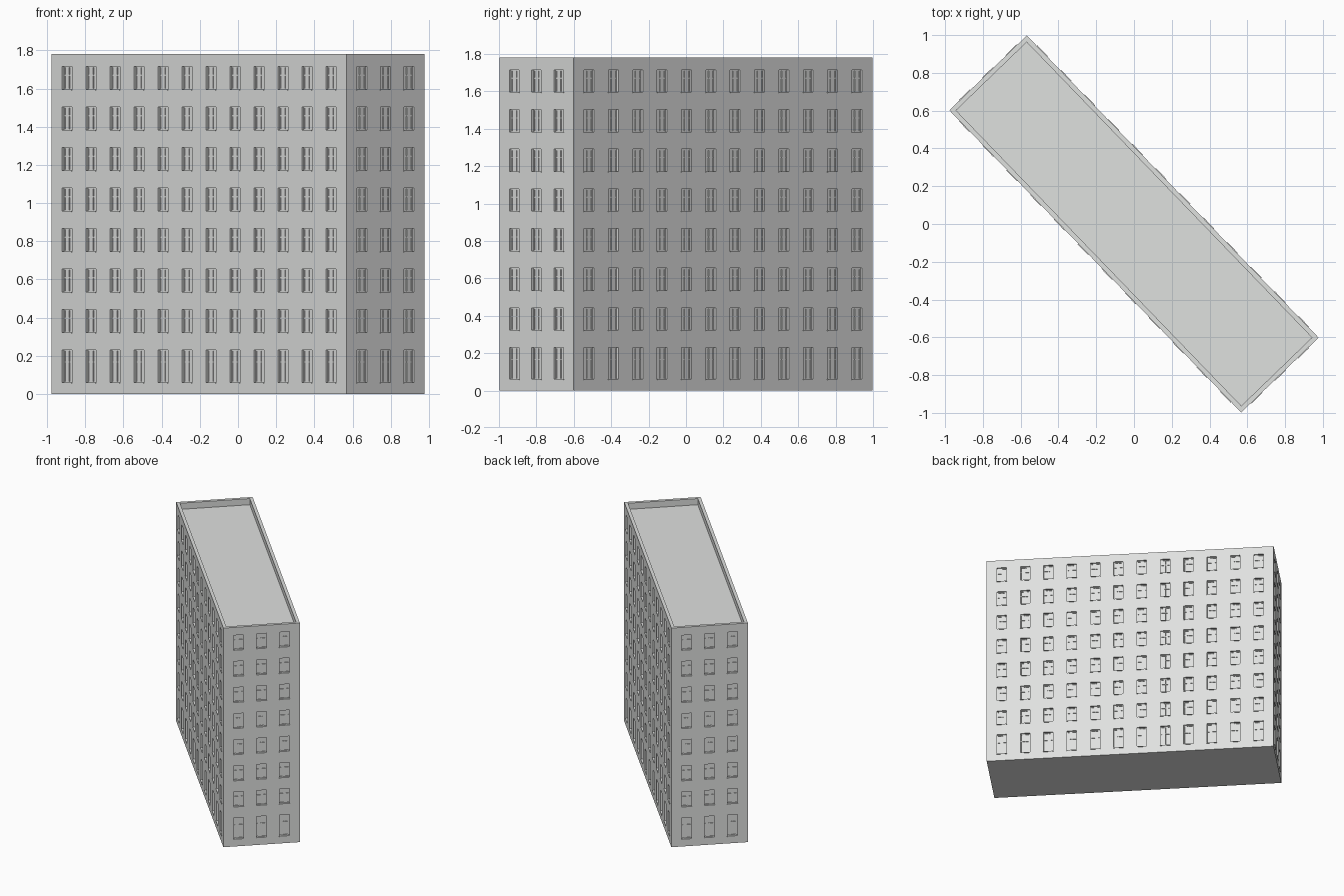
import bpy, bmesh, math
from mathutils import Matrix, Vector

if "Cube" in bpy.data.objects:
    bpy.data.objects.remove(bpy.data.objects["Cube"])

L, W, H = 2.224, 0.57, 1.78          # block length, width, height
TURN = math.radians(-46)             # block stands diagonally
WIN_W, RECESS = 0.074, 0.018
RIM, RIM_DEPTH = 0.025, 0.05         # parapet
ROWS = [(0.058, 0.231)] + [(0.32 + 0.2122 * i, 0.442 + 0.2122 * i) for i in range(7)]

grey = bpy.data.materials.new("pale grey concrete")
grey.diffuse_color = (0.74, 0.75, 0.74, 1)
grey.use_nodes = True
grey.node_tree.nodes["Principled BSDF"].inputs["Base Color"].default_value = grey.diffuse_color


def finish(bm, name):
    bmesh.ops.remove_doubles(bm, verts=bm.verts, dist=1e-5)
    me = bpy.data.meshes.new(name)
    bm.to_mesh(me)
    bm.free()
    me.materials.append(grey)
    ob = bpy.data.objects.new(name, me)
    ob.rotation_euler.z = TURN
    bpy.context.collection.objects.link(ob)


def face(bm, pts):
    bm.faces.new([bm.verts.new(p) for p in pts])


def ring(bm, a, b):
    n = len(a)
    for k in range(n):
        j = (k + 1) % n
        face(bm, (a[k], a[j], b[j], b[k]))


def box(bm, rot, u, y, z, su, sy, sz):
    m = rot @ Matrix.Translation((u, y, z)) @ Matrix.Diagonal((su, sy, sz, 1))
    bmesh.ops.create_cube(bm, size=1, matrix=m)


shell, frames, sills = bmesh.new(), bmesh.new(), bmesh.new()


def wall(turn, length, dist, count, step):
    """One facade: grid of wall panels with recessed windows."""
    rot = Matrix.Rotation(math.radians(turn), 4, 'Z')
    cols = [(i - (count - 1) / 2) * step for i in range(count)]
    us = [-length / 2] + [c + s * WIN_W / 2 for c in cols for s in (-1, 1)] + [length / 2]
    zs = [0] + [z for r in ROWS for z in r] + [H]
    for i in range(len(us) - 1):
        for j in range(len(zs) - 1):
            u0, u1, z0, z1 = us[i], us[i + 1], zs[j], zs[j + 1]
            rect = [(u0, z0), (u1, z0), (u1, z1), (u0, z1)]
            outer = [rot @ Vector((u, -dist, z)) for u, z in rect]
            if not (i % 2 and j % 2):
                face(shell, outer)
                continue
            # reveal and glass
            inner = [rot @ Vector((u, -dist + RECESS, z)) for u, z in rect]
            ring(shell, outer, inner)
            face(shell, inner)
            # frame, mullion and transom
            u, z, h, y = (u0 + u1) / 2, (z0 + z1) / 2, z1 - z0, -dist + RECESS - 0.002
            for s in (-1, 1):
                box(frames, rot, u + s * (WIN_W / 2 - 0.003), y, z, 0.006, 0.006, h)
                box(frames, rot, u, y, z + s * (h / 2 - 0.003), WIN_W, 0.006, 0.006)
            box(frames, rot, u, y, z, 0.006, 0.006, h)
            box(frames, rot, u, y, z0 + 0.63 * h, WIN_W, 0.006, 0.006)
            # sill, slightly proud of the wall
            box(sills, rot, u, -dist + 0.005, z0, WIN_W + 0.006, 0.018, 0.005)


for t in (0, 180):
    wall(t, L, W / 2, 12, 0.181)
for t in (90, 270):
    wall(t, W, L / 2, 3, 0.171)


# underside, parapet and sunken roof
def loop(inset, z):
    x, y = L / 2 - inset, W / 2 - inset
    return [(-x, -y, z), (x, -y, z), (x, y, z), (-x, y, z)]


face(shell, loop(0, 0)[::-1])
ring(shell, loop(0, H), loop(RIM, H))
ring(shell, loop(RIM, H), loop(RIM, H - RIM_DEPTH))
face(shell, loop(RIM, H - RIM_DEPTH))

finish(shell, "building_walls_and_roof")
finish(frames, "window_frames")
finish(sills, "window_sills")
